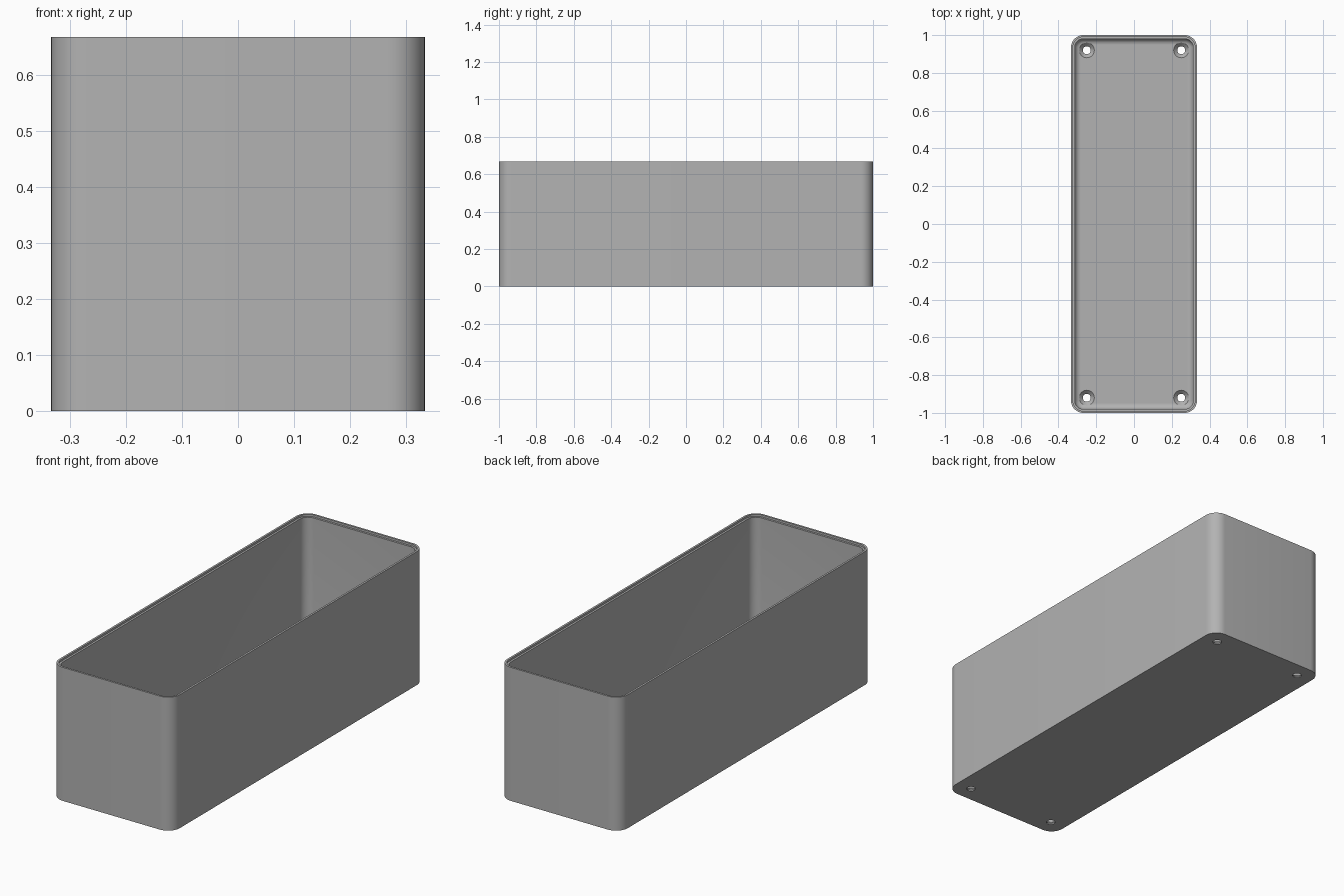
import bpy, bmesh, math

if "Cube" in bpy.data.objects:
    bpy.data.objects.remove(bpy.data.objects["Cube"])

HX, HY, H = 1 / 3, 1.0, 2 / 3      # half width, half length, height
CORNER, WALL, FLOOR, FILLET = 0.065, 0.02, 0.025, 0.03
STEPS = 10

grey = bpy.data.materials.new("plain grey")
grey.use_nodes = True
colour = (0.45, 0.45, 0.45, 1)
grey.diffuse_color = colour
grey.node_tree.nodes["Principled BSDF"].inputs["Base Color"].default_value = colour


def rounded_ring(bm, inset, z):
    """Rounded rectangle of vertices, inset from the outer wall."""
    r = CORNER - inset
    ring = []
    for q, (sx, sy) in enumerate([(1, 1), (-1, 1), (-1, -1), (1, -1)]):
        for i in range(STEPS + 1):
            a = (q + i / STEPS) * math.pi / 2
            ring.append(bm.verts.new((sx * (HX - CORNER) + r * math.cos(a),
                                      sy * (HY - CORNER) + r * math.sin(a), z)))
    return ring


def finish(name, bm):
    bmesh.ops.recalc_face_normals(bm, faces=bm.faces[:])
    mesh = bpy.data.meshes.new(name)
    bm.to_mesh(mesh)
    bm.free()
    obj = bpy.data.objects.new(name, mesh)
    bpy.context.collection.objects.link(obj)
    mesh.materials.append(grey)
    return obj


def loft(bm, rings):
    """Skin a stack of rings and cap both ends."""
    for a, b in zip(rings, rings[1:]):
        for i in range(len(a)):
            j = (i + 1) % len(a)
            bm.faces.new((a[i], a[j], b[j], b[i]))
    bm.faces.new(rings[0])
    bm.faces.new(rings[-1])


# Tray: outer wall, stepped rim, inner wall, filleted floor
profile = [(0, 0), (0, H), (WALL / 2, H), (WALL / 2, H - 0.01), (WALL, H - 0.01)]
for i in range(9):
    a = i / 8 * math.pi / 2
    profile.append((WALL + FILLET * (1 - math.cos(a)),
                    FLOOR + FILLET * (1 - math.sin(a))))
bm = bmesh.new()
loft(bm, [rounded_ring(bm, inset, z) for inset, z in profile])
tray = finish("tray", bm)

# Countersunk screw holes near the four corners
bm = bmesh.new()
for sx in (-1, 1):
    for sy in (-1, 1):
        rings = []
        for r, z in [(0.021, -0.02), (0.021, 0.006), (0.04, FLOOR), (0.04, 0.09)]:
            rings.append([bm.verts.new((sx * 0.25 + r * math.cos(k * math.pi / 16),
                                        sy * 0.92 + r * math.sin(k * math.pi / 16), z))
                          for k in range(32)])
        loft(bm, rings)
cutter = finish("screw_hole_cutter", bm)
cutter.hide_render = True

cut = tray.modifiers.new("screw holes", "BOOLEAN")
cut.operation = "DIFFERENCE"
cut.solver = "EXACT"
cut.object = cutter
bpy.ops.object.select_all(action="DESELECT")
bpy.context.view_layer.objects.active = tray
tray.select_set(True)
bpy.ops.object.modifier_apply(modifier=cut.name)
bpy.data.objects.remove(cutter)
bpy.ops.object.shade_smooth_by_angle(angle=math.radians(30))
